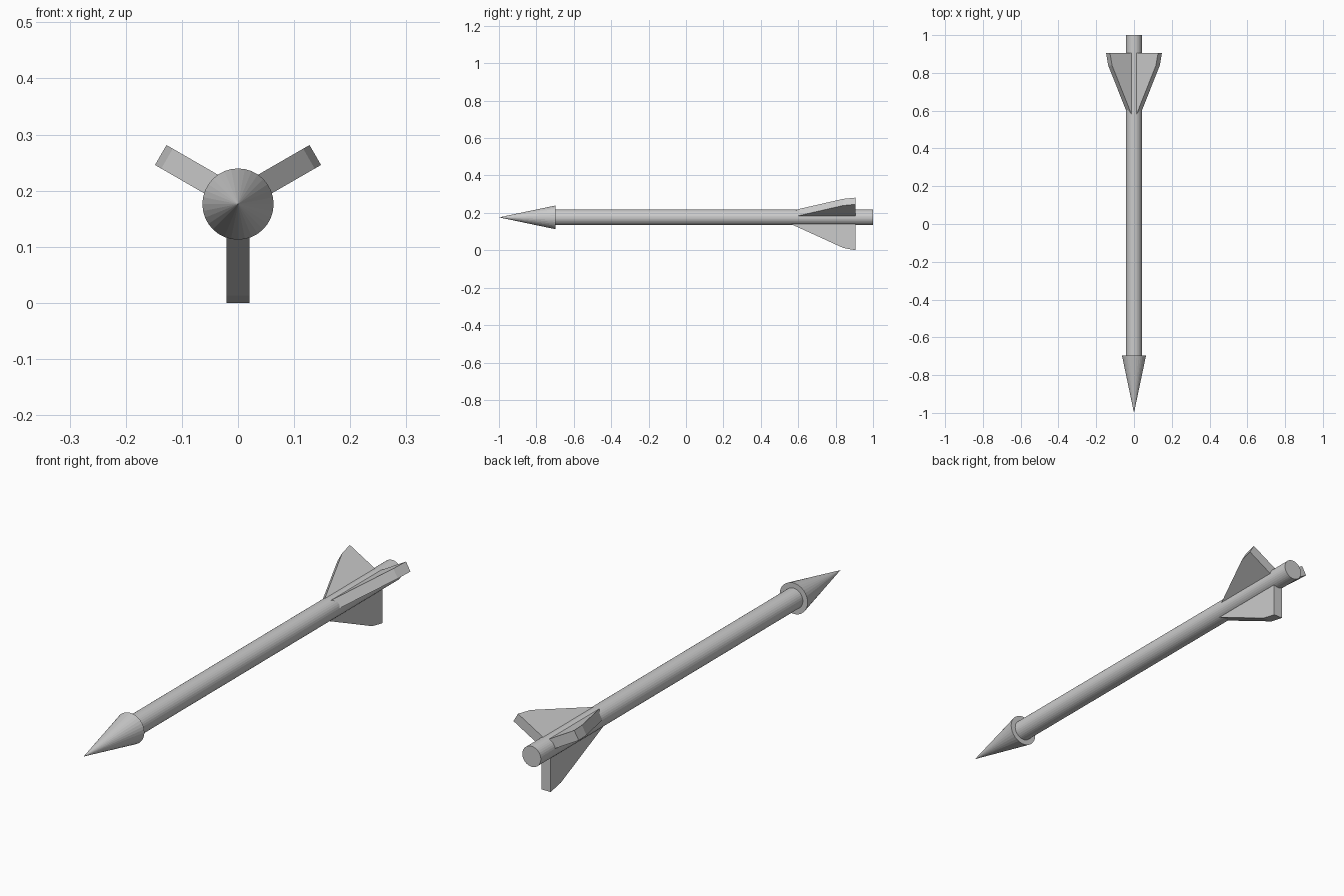
import bpy, bmesh
from math import pi, radians
from mathutils import Matrix, Vector

if "Cube" in bpy.data.objects:
    bpy.data.objects.remove(bpy.data.objects["Cube"])

AXIS_Z = 0.176
SEGMENTS = 32


def round_part(name, y0, y1, r0, r1):
    """Cylinder or cone running along y from y0 to y1."""
    bm = bmesh.new()
    place = Matrix.Translation((0, (y0 + y1) / 2, AXIS_Z)) @ Matrix.Rotation(-pi / 2, 4, 'X')
    bmesh.ops.create_cone(bm, cap_ends=True, segments=SEGMENTS, radius1=r0, radius2=r1,
                          depth=y1 - y0, matrix=place)
    return finish(name, bm)


def finish(name, bm):
    bmesh.ops.recalc_face_normals(bm, faces=bm.faces)
    mesh = bpy.data.meshes.new(name)
    bm.to_mesh(mesh)
    bm.free()
    obj = bpy.data.objects.new(name, mesh)
    bpy.context.collection.objects.link(obj)
    return obj


def fin(name, angle, pivot_z, tip):
    """Flat plate pointing outwards at the given angle in the xz plane."""
    profile = [(0.577 - 2.25 * (tip - 0.134), 0), (0.84, tip - 0.013),
               (0.906, tip), (0.906, 0)]
    bm = bmesh.new()
    face = bm.faces.new([bm.verts.new((s, y, -0.0205)) for y, s in profile])
    ext = bmesh.ops.extrude_face_region(bm, geom=[face])
    moved = [v for v in ext['geom'] if isinstance(v, bmesh.types.BMVert)]
    bmesh.ops.translate(bm, verts=moved, vec=Vector((0, 0, 0.041)))
    bm.transform(Matrix.Translation((0, 0, pivot_z)) @ Matrix.Rotation(-radians(angle), 4, 'Y'))
    return finish(name, bm)


# Shaft and pointed head
round_part("shaft", -0.70, 1.0, 0.042, 0.042)
round_part("arrow_head", -1.0, -0.697, 0.0, 0.0635)

# Three tail fins
fin("fin_right", 30, 0.184, 0.159)
fin("fin_left", 150, 0.184, 0.159)
fin("fin_bottom", 270, AXIS_Z, AXIS_Z)
